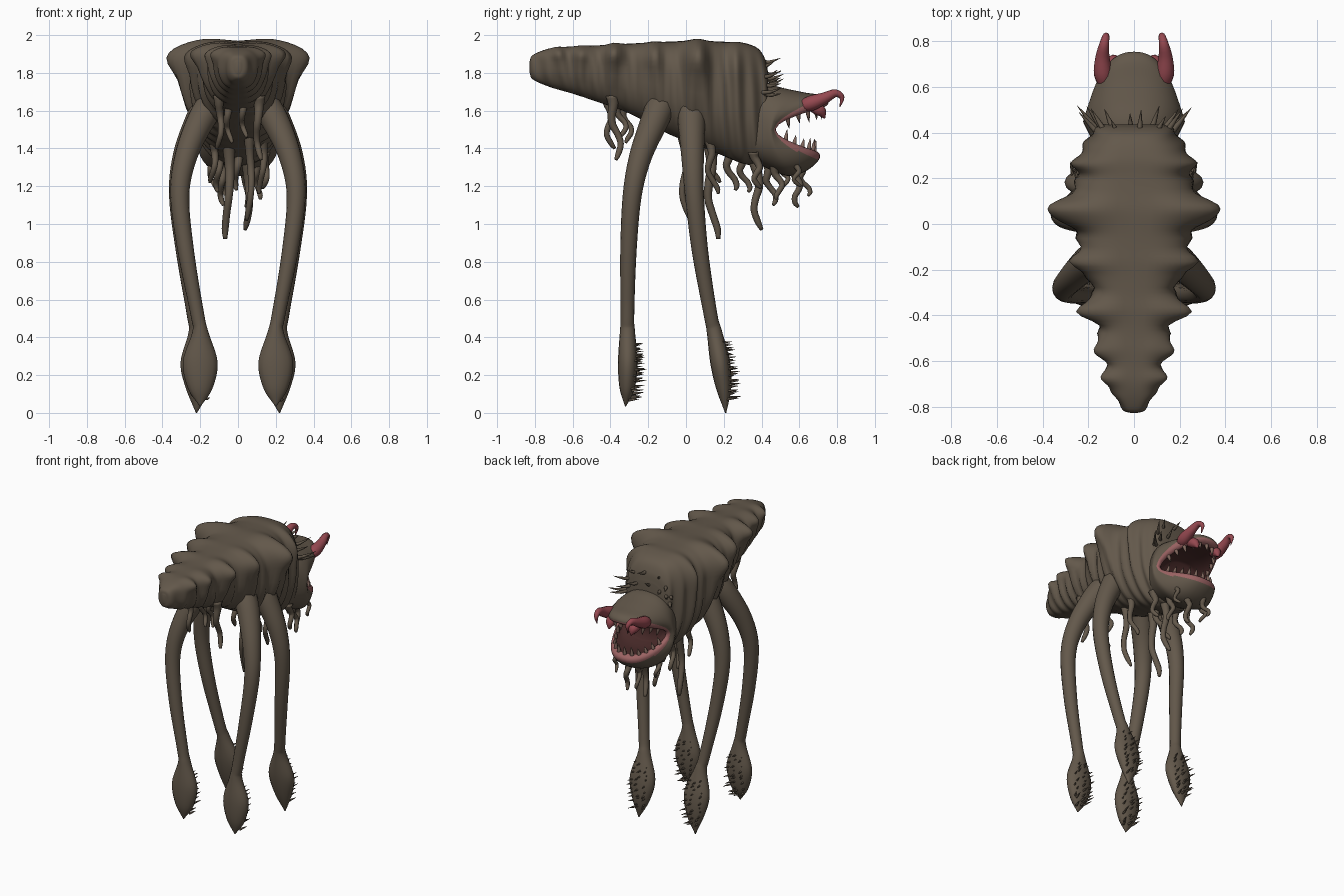
import bpy, bmesh, math, random
from mathutils import Vector

if "Cube" in bpy.data.objects:
    bpy.data.objects.remove(bpy.data.objects["Cube"])

random.seed(4)


def material(name, rgb):
    m = bpy.data.materials.new(name)
    m.diffuse_color = (*rgb, 1)
    m.use_nodes = True
    m.node_tree.nodes["Principled BSDF"].inputs["Base Color"].default_value = m.diffuse_color
    return m


HIDE = material("brown hide", (0.125, 0.098, 0.070))
HORN = material("horn red", (0.30, 0.065, 0.080))
LIP = material("lip pink", (0.33, 0.125, 0.125))
GUM = material("dark mouth", (0.062, 0.022, 0.021))
TOOTH = material("dull tooth", (0.21, 0.13, 0.105))


def smooth_path(pts, n):
    """Catmull-Rom samples through points of any dimension."""
    p = [Vector(q) for q in pts]
    p = [p[0] * 2 - p[1]] + p + [p[-1] * 2 - p[-2]]
    out = []
    for i in range(1, len(p) - 2):
        a, b, c, d = p[i - 1:i + 3]
        for k in range(n):
            t = k / n
            out.append((b * 2 + (c - a) * t + (a * 2 - b * 5 + c * 4 - d) * t * t
                        + (b * 3 - a - c * 3 + d) * t ** 3) * 0.5)
    return out + [p[-2]]


def loft(bm, rings, mat_rule=None):
    """Skin closed rings together and cap both ends."""
    vs = [[bm.verts.new(q) for q in r] for r in rings]
    n = len(rings[0])
    for i in range(len(vs) - 1):
        for j in range(n):
            k = (j + 1) % n
            f = bm.faces.new((vs[i][j], vs[i][k], vs[i + 1][k], vs[i + 1][j]))
            if mat_rule:
                f.material_index = mat_rule(i, j)
    for i in (0, len(vs) - 1):
        f = bm.faces.new(vs[i])
        if mat_rule:
            f.material_index = mat_rule(i, 0)


def tube(bm, pts, radii, sides=10, n=4):
    """Tapered tube; a radius may be a number or (x, y) pair."""
    rad = [r if isinstance(r, tuple) else (r, r) for r in radii]
    path, rr = smooth_path(pts, n), smooth_path(rad, n)
    span = (path[-1] - path[0]).normalized()
    ref = Vector((1, 0, 0)) if abs(span.x) < 0.75 else Vector((0, 0, 1))
    rings = []
    for i, p in enumerate(path):
        t = (path[min(i + 1, len(path) - 1)] - path[max(i - 1, 0)]).normalized()
        u = (ref - t * ref.dot(t)).normalized()
        v = t.cross(u)
        a, b = max(rr[i][0], 0.001), max(rr[i][1], 0.001)
        rings.append([p + u * a * math.cos(w) + v * b * math.sin(w)
                      for w in (math.tau * k / sides for k in range(sides))])
    loft(bm, rings)


def spike(bm, base, tip, r, sag=0.0):
    b, t = Vector(base), Vector(tip)
    tube(bm, [b, (b + t) / 2 + Vector((0, 0, sag)), t], [r, r * 0.7, 0.001], 6, 2)


def finish(name, bm, *mats):
    bmesh.ops.recalc_face_normals(bm, faces=bm.faces)
    me = bpy.data.meshes.new(name)
    bm.to_mesh(me)
    bm.free()
    for m in mats:
        me.materials.append(m)
    me.polygons.foreach_set("use_smooth", [True] * len(me.polygons))
    ob = bpy.data.objects.new(name, me)
    bpy.context.collection.objects.link(ob)
    return ob


def spow(v, e):
    return math.copysign(abs(v) ** e, v)


# Body: stations of y, bottom, top, half width, with knobs on the upper edges and folds on the flanks
stations = [(-0.828, 1.80, 1.86, 0.015), (-0.81, 1.765, 1.895, 0.05), (-0.72, 1.725, 1.93, 0.10),
            (-0.6, 1.69, 1.94, 0.125), (-0.48, 1.65, 1.945, 0.15), (-0.3, 1.585, 1.955, 0.18),
            (-0.1, 1.48, 1.965, 0.235), (0.05, 1.42, 1.97, 0.265), (0.2, 1.36, 1.965, 0.25),
            (0.3, 1.32, 1.96, 0.235), (0.38, 1.31, 1.93, 0.20), (0.42, 1.34, 1.87, 0.17), (0.435, 1.40, 1.80, 0.13)]
lumps = [(-0.68, 0.045, 0.035), (-0.55, 0.058, 0.04), (-0.38, 0.115, 0.042),
         (-0.17, 0.085, 0.05), (0.06, 0.15, 0.062), (0.27, 0.045, 0.04)]
rings = []
for y, zb, zt, w in smooth_path(stations, 9):
    zc, h = (zb + zt) / 2, (zt - zb) / 2
    lump = sum(a * math.exp(-((y - c) / s) ** 2) for c, a, s in lumps)
    ring = []
    for k in range(56):
        t = math.tau * k / 56
        c, s = math.cos(t), math.sin(t)
        high = math.exp(-((s - 0.5) / 0.42) ** 2)
        fold = 0.011 * math.sin(y * 75 + 2 * s) * min(1, w / 0.15) * (1 - 0.8 * max(0, s))
        x = (w * (1 - 0.25 * max(0, -s)) + fold) * spow(c, 0.62) + lump * high * spow(c, 0.8)
        z = zc + (h + 0.5 * fold * abs(c)) * spow(s, 0.65) + 0.45 * lump * max(0, s) * abs(c)
        ring.append(Vector((x, y, z)))
    rings.append(ring)
bm = bmesh.new()
loft(bm, rings)
finish("body", bm, HIDE)

# Head: rings run from the neck over the jaws, round the lips and into the throat
# (side y, upper reach, lower reach, half width, top z, bottom z)
head = [(0.34, 0, 0, 0.17, 1.72, 1.34), (0.41, 0.03, 0.03, 0.205, 1.735, 1.29),
        (0.445, 0.09, 0.09, 0.222, 1.715, 1.255), (0.455, 0.18, 0.16, 0.218, 1.695, 1.27),
        (0.463, 0.26, 0.22, 0.207, 1.68, 1.315), (0.472, 0.283, 0.238, 0.195, 1.645, 1.36),
        (0.468, 0.25, 0.21, 0.175, 1.615, 1.39), (0.458, 0.12, 0.11, 0.165, 1.605, 1.395),
        (0.452, 0.03, 0.03, 0.13, 1.58, 1.42)]


def head_point(p, t):
    y, up, dn, a, zt, zb = p
    c, s = math.cos(t), math.sin(t)
    reach = up if s > 0 else dn
    b = zt - 1.5 if s > 0 else 1.5 - zb
    return Vector((a * spow(c, 0.85), y + reach * abs(s) ** 1.25, 1.5 + b * spow(s, 0.75)))


def head_colour(i, j):
    # the pink lip is wide at the mouth corners and lower jaw, thin at the top front
    s = math.sin(math.tau * (j + 0.5) / 48)
    if i < (20 if s > 0.75 else 17 if s > -0.6 else 18):
        return 0
    return 1 if i < 24 else 2


bm = bmesh.new()
loft(bm, [[head_point(p, math.tau * k / 48) for k in range(48)] for p in smooth_path(head, 4)], head_colour)
finish("head", bm, HIDE, LIP, GUM)

# Teeth along both jaws
bm = bmesh.new()
for k in range(26):
    t = math.tau * (k + 0.5) / 26
    if abs(math.sin(t)) > 0.2:
        p = head_point(head[6], t)
        d = -math.copysign(random.uniform(0.035, 0.06), math.sin(t))
        spike(bm, p - Vector((0, 0, d * 0.3)), p + Vector((-p.x * 0.08, 0.01, d)), 0.015)
finish("teeth", bm, TOOTH)

# Hooked horns on the upper jaw, with a fleshy flap below each
bm = bmesh.new()
for s in (1, -1):
    tube(bm, [(s * 0.122, 0.59, 1.62), (s * 0.135, 0.655, 1.637), (s * 0.138, 0.73, 1.665), (s * 0.13, 0.79, 1.692),
              (s * 0.122, 0.825, 1.67), (s * 0.122, 0.815, 1.62)], [0.02, 0.04, 0.031, 0.021, 0.014, 0.002], 12)
    tube(bm, [(s * 0.10, 0.65, 1.635), (s * 0.09, 0.71, 1.60), (s * 0.085, 0.735, 1.56)], [0.03, 0.032, 0.004], 10)
finish("horns", bm, HORN)

# Legs and leaf-shaped feet
legs = {"front": [(0.12, -0.12, 1.66), (0.195, -0.165, 1.55), (0.275, -0.24, 1.36), (0.308, -0.285, 1.15),
                  (0.275, -0.305, 0.85), (0.215, -0.31, 0.52)],
        "rear": [(0.14, 0.03, 1.66), (0.205, 0.03, 1.55), (0.285, 0.035, 1.36), (0.315, 0.045, 1.15),
                 (0.285, 0.075, 0.85), (0.235, 0.13, 0.52)]}
feet = {"front": [(0.20, -0.31, 0.43), (0.20, -0.308, 0.27), (0.20, -0.312, 0.13), (0.20, -0.32, 0.035)],
        "rear": [(0.22, 0.15, 0.43), (0.212, 0.18, 0.27), (0.212, 0.20, 0.13), (0.22, 0.21, 0.0)]}
radii = [0.08, 0.074, 0.06, 0.05, 0.043, 0.036, (0.042, 0.04), (0.092, 0.052), (0.065, 0.04), 0.003]
for name in legs:
    for s, side in ((1, "right"), (-1, "left")):
        flip = lambda p: (s * p[0], p[1], p[2])
        bm = bmesh.new()
        tube(bm, [flip(p) for p in legs[name] + feet[name]], radii, 16, 6)
        finish(f"{name}_{side}_leg", bm, HIDE)
        # Bristles on the back of the foot
        bm = bmesh.new()
        for i in range(10):
            z = 0.075 + 0.032 * i
            wide = math.sin(math.pi * min(1, (z + 0.02) / 0.48))
            cx, cy = feet[name][1][0], -0.31 if name == "front" else 0.215 - 0.14 * z
            for u in (-0.6, 0, 0.6):
                x = s * cx + (u + random.uniform(-0.15, 0.15)) * 0.075 * wide
                y = cy + 0.038 * wide * (1 - 0.4 * abs(u))
                zz = z + random.uniform(-0.012, 0.012)
                spike(bm, (x, y - 0.01, zz), (x + u * 0.03, y + random.uniform(0.025, 0.065), zz + 0.006), 0.008)
        finish(f"{name}_{side}_foot_bristles", bm, HIDE)

# Hanging tendrils: x, y, top z, end z, radius
tendrils = [(-0.10, -0.42, 1.68, 1.40, 0.020), (0.11, -0.39, 1.68, 1.34, 0.022), (0.03, -0.36, 1.66, 1.46, 0.018),
            (-0.05, -0.33, 1.64, 1.43, 0.018), (-0.05, 0.12, 1.46, 0.92, 0.026), (0.06, -0.02, 1.52, 1.02, 0.022),
            (0.13, 0.12, 1.46, 1.16, 0.02), (-0.13, 0.13, 1.46, 1.22, 0.02), (0.0, 0.22, 1.42, 1.18, 0.022),
            (-0.10, 0.29, 1.38, 1.17, 0.02), (0.05, 0.36, 1.38, 0.97, 0.024), (0.14, 0.36, 1.38, 1.19, 0.02),
            (-0.08, 0.43, 1.33, 1.10, 0.02), (0.10, 0.47, 1.32, 1.13, 0.019), (-0.14, 0.50, 1.33, 1.19, 0.016),
            (0.04, 0.57, 1.31, 1.09, 0.02), (-0.06, 0.61, 1.32, 1.15, 0.017), (0.13, 0.57, 1.34, 1.2, 0.015)]
bm = bmesh.new()
for x, y, z0, z1, r in tendrils:
    ph, drop = random.uniform(0, 6), z0 - z1
    pts = [(x + 0.02 * math.sin(ph + 5 * t) * t, y + 0.03 * t + 0.022 * math.sin(ph + 8 * t) * min(1, 2 * t),
            z0 - drop * t) for t in (0, 0.15, 0.3, 0.45, 0.6, 0.75, 0.9, 1)]
    tube(bm, pts, [r * 1.6, r * 1.2, r, r * 0.9, r * 0.8, r * 0.75, r * 0.7, r * 0.4], 8, 3)
finish("tendrils", bm, HIDE)

# Collar of curved spines behind the head
bm = bmesh.new()
for row, (yy, lift) in enumerate(((0.40, 0.0), (0.415, -0.08))):
    for k in range(7):
        t = math.pi * (0.06 + 0.88 * (k + 0.3 * row) / 6.4)
        c, s = math.cos(t), math.sin(t)
        base = Vector((0.17 * spow(c, 0.8), yy, 1.66 + (0.20 + lift) * s))
        tip = base + Vector((0.085 * c, random.uniform(0.05, 0.11), random.uniform(-0.01, 0.04)))
        spike(bm, base - Vector((0.02 * c, 0.02, 0)), tip, 0.015, -0.012)
finish("collar_spines", bm, HIDE)
